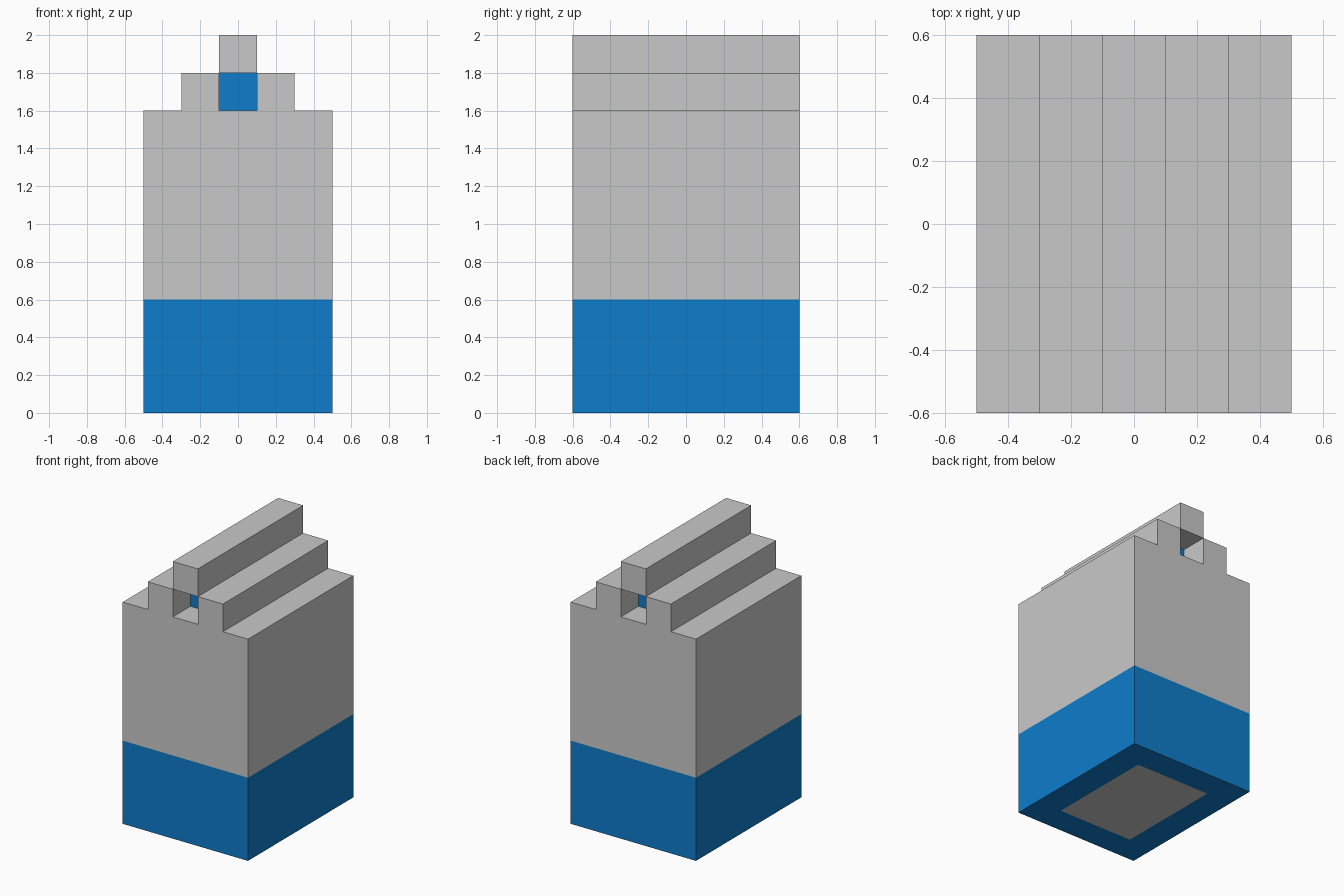
import bpy, bmesh
from mathutils import Vector

if "Cube" in bpy.data.objects:
    bpy.data.objects.remove(bpy.data.objects["Cube"])


def material(name, rgb):
    m = bpy.data.materials.new(name)
    m.diffuse_color = (*rgb, 1.0)
    m.use_nodes = True
    m.node_tree.nodes["Principled BSDF"].inputs["Base Color"].default_value = m.diffuse_color
    return m


GREY, BLUE = 0, 1
mats = [material("light_grey", (0.584, 0.584, 0.584)),
        material("blue", (0.0044, 0.205, 0.597))]

# Stepped front profile: columns of quads, tallest in the middle
xs = [-0.5, -0.3, -0.1, 0.1, 0.3, 0.5]
zs = [0.0, 0.6, 1.6, 1.8, 2.0]
rows = [2, 3, 4, 3, 2]
bm = bmesh.new()
for i, n in enumerate(rows):
    for j in range(n):
        corners = [(xs[i], zs[j]), (xs[i + 1], zs[j]),
                   (xs[i + 1], zs[j + 1]), (xs[i], zs[j + 1])]
        bm.faces.new([bm.verts.new((x, -0.6, z)) for x, z in corners])
bmesh.ops.remove_doubles(bm, verts=bm.verts[:], dist=0.001)

# Extrude the profile to full depth
ext = bmesh.ops.extrude_face_region(bm, geom=bm.faces[:])
moved = [v for v in ext["geom"] if isinstance(v, bmesh.types.BMVert)]
bmesh.ops.translate(bm, verts=moved, vec=(0, 1.2, 0))
bmesh.ops.recalc_face_normals(bm, faces=bm.faces[:])

# Base colour: blue lower band, grey above
for f in bm.faces:
    f.material_index = BLUE if f.calc_center_median().z < 0.6 else GREY

# Underside: one face with a grey panel inset in the blue
bottom = [f for f in bm.faces if f.calc_center_median().z < 0.001]
base = bmesh.ops.dissolve_faces(bm, faces=bottom)["region"]
bmesh.ops.inset_region(bm, faces=base, thickness=0.2,
                       use_boundary=True, use_even_offset=True)
for f in bm.faces:
    c = f.calc_center_median()
    if c.z < 0.001 and abs(c.x) < 0.05 and abs(c.y) < 0.05:
        f.material_index = GREY

# Square pockets under the ridge at both ends, with blue end faces
bm.normal_update()
ends = []
for f in bm.faces:
    c = f.calc_center_median()
    if abs(c.x) < 0.05 and 1.6 < c.z < 1.8 and abs(f.normal.y) > 0.9:
        ends.append(f)
for f in bmesh.ops.extrude_discrete_faces(bm, faces=ends)["faces"]:
    side = 1 if f.calc_center_median().y > 0 else -1
    bmesh.ops.translate(bm, verts=f.verts[:], vec=Vector((0, -0.2 * side, 0)))
    f.material_index = BLUE
bmesh.ops.recalc_face_normals(bm, faces=bm.faces[:])

# Finished object
mesh = bpy.data.meshes.new("stepped_block")
bm.to_mesh(mesh)
bm.free()
for m in mats:
    mesh.materials.append(m)
bpy.context.collection.objects.link(bpy.data.objects.new("stepped_block", mesh))
